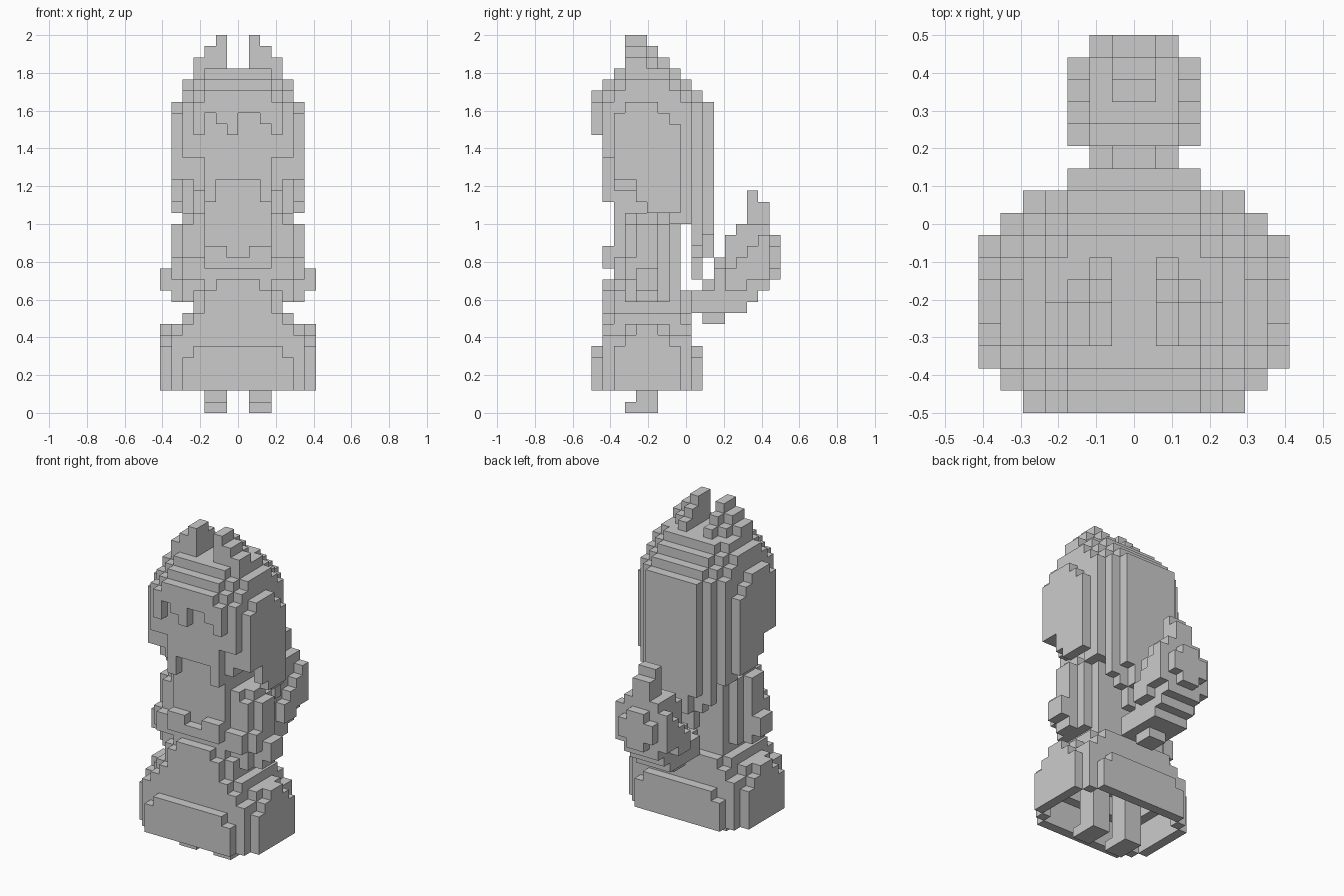
import bpy
import bmesh

# Remove the default object
default = bpy.data.objects.get("Cube")
if default:
    bpy.data.objects.remove(default, do_unlink=True)

UNIT = 1 / 17  # edge of one block

grey = bpy.data.materials.new("plain grey")
grey.use_nodes = True
grey.diffuse_color = (0.6, 0.6, 0.6, 1)
grey.node_tree.nodes["Principled BSDF"].inputs["Base Color"].default_value = grey.diffuse_color


def block(x, y, z):
    """Cells of one box, mirrored across the middle."""
    cells = set()
    for i in range(*x):
        for j in range(*y):
            for k in range(*z):
                cells.update({(i, j, k), (-1 - i, j, k)})
    return cells


def one_side(x, y, z):
    """Cells of one box without mirroring."""
    return {(i, j, k) for i in range(*x) for j in range(*y) for k in range(*z)}


def build(name, *boxes, carve=()):
    """Join boxes into one blocky mesh made of its exposed faces."""
    cells = set().union(*boxes).difference(*carve)
    mesh = bpy.data.meshes.new(name)
    bm = bmesh.new()
    corners = {}

    def vert(p):
        if p not in corners:
            corners[p] = bm.verts.new((p[0] * UNIT, (p[1] - 8.5) * UNIT, p[2] * UNIT))
        return corners[p]

    for cell in sorted(cells):
        for axis in range(3):
            u, v = (axis + 1) % 3, (axis + 2) % 3
            for side in (0, 1):
                neighbour = list(cell)
                neighbour[axis] += 2 * side - 1
                if tuple(neighbour) in cells:
                    continue
                ring = []
                for du, dv in ((0, 0), (1, 0), (1, 1), (0, 1)):
                    p = list(cell)
                    p[axis] += side
                    p[u] += du
                    p[v] += dv
                    ring.append(vert(tuple(p)))
                bm.faces.new(ring if side else ring[::-1])
    bm.to_mesh(mesh)
    bm.free()
    mesh.materials.append(grey)
    obj = bpy.data.objects.new(name, mesh)
    bpy.context.scene.collection.objects.link(obj)


# Legs and feet
build("legs",
      block((1, 3), (3, 6), (0, 1)),
      block((1, 3), (4, 6), (1, 8)))

# Bell skirt, hollow underneath
build("skirt",
      block((0, 5), (0, 10), (2, 5)),
      block((0, 4), (0, 10), (5, 6)),
      block((0, 6), (1, 9), (2, 7)),
      block((0, 7), (2, 8), (2, 6)),
      block((0, 7), (3, 7), (6, 7)),
      block((0, 7), (4, 6), (7, 8)),
      block((0, 5), (1, 9), (7, 8)),
      block((0, 6), (3, 7), (7, 8)),
      block((0, 4), (1, 9), (8, 9)),
      block((0, 5), (2, 8), (8, 9)),
      block((0, 4), (2, 8), (9, 11)),
      block((0, 3), (1, 2), (9, 10)),
      carve=(block((0, 5), (1, 9), (2, 5)),
             block((0, 6), (2, 8), (2, 5)),
             block((0, 5), (2, 8), (5, 7)),
             block((0, 4), (3, 7), (7, 8))))

# Torso with waist ribbons
build("torso",
      block((0, 3), (2, 8), (11, 20)),
      block((3, 4), (3, 8), (11, 18)),
      block((4, 5), (3, 7), (10, 17)))
build("ribbons",
      block((0, 2), (1, 2), (10, 12)),
      block((2, 3), (1, 2), (10, 11)))

# Arms, sleeves and hands
build("arms",
      block((4, 5), (4, 6), (17, 18)),
      block((5, 6), (4, 6), (10, 17)),
      block((6, 7), (4, 6), (11, 13)),
      block((3, 5), (2, 4), (12, 14)),
      block((5, 6), (3, 4), (12, 14)),
      block((0, 3), (1, 2), (13, 14)),
      block((1, 3), (1, 2), (14, 15)))

# Head with a crown stepping down to each side
build("head",
      block((0, 3), (1, 8), (21, 30)),
      block((0, 3), (2, 8), (20, 31)),
      block((3, 4), (1, 9), (23, 29)),
      block((3, 4), (2, 8), (20, 30)),
      block((3, 4), (3, 7), (30, 31)),
      block((4, 5), (1, 9), (23, 28)),
      block((4, 5), (2, 8), (21, 29)),
      block((4, 5), (3, 7), (29, 30)))

# Uneven fringe above the face
build("fringe",
      block((0, 3), (0, 1), (27, 29)),
      block((3, 4), (0, 1), (25, 28)),
      one_side((-2, 0), (0, 1), (26, 27)),
      one_side((-1, 0), (0, 1), (25, 26)),
      one_side((2, 3), (0, 1), (26, 27)))

# Hair at the sides of the face
build("side_hair",
      block((5, 6), (2, 8), (21, 26)),
      block((5, 6), (4, 8), (19, 21)),
      block((5, 6), (5, 8), (18, 19)),
      block((5, 6), (2, 7), (26, 27)),
      block((5, 6), (3, 6), (27, 28)),
      block((2, 3), (1, 5), (19, 21)))

# Long hair down the back, narrowing in layers
build("back_hair",
      block((0, 3), (8, 9), (17, 30)),
      block((3, 4), (8, 9), (17, 29)),
      block((4, 5), (7, 9), (17, 28)),
      block((0, 3), (9, 10), (14, 29)),
      block((3, 4), (9, 10), (15, 28)),
      block((0, 2), (9, 10), (12, 14)),
      block((0, 3), (10, 11), (16, 28)),
      block((0, 2), (10, 11), (14, 16)))

# Pointed ears, lower toward the outside and the back
build("ears",
      block((1, 2), (3, 5), (31, 34)),
      block((1, 2), (5, 6), (31, 33)),
      block((1, 2), (6, 7), (31, 32)),
      block((2, 3), (3, 5), (31, 33)),
      block((2, 3), (5, 6), (31, 32)),
      block((3, 4), (3, 5), (31, 32)))

# Upturned bushy tail
build("tail",
      block((0, 1), (8, 10), (9, 11)),
      block((0, 2), (9, 11), (9, 11)),
      block((0, 1), (10, 11), (8, 12)),
      block((0, 2), (11, 12), (9, 13)),
      block((0, 1), (11, 12), (8, 14)),
      block((0, 2), (12, 13), (9, 16)),
      block((0, 2), (13, 14), (9, 17)),
      block((0, 2), (14, 15), (10, 17)),
      block((0, 1), (14, 15), (17, 20)),
      block((0, 2), (15, 16), (11, 17)),
      block((0, 1), (15, 16), (17, 19)),
      block((0, 2), (16, 17), (13, 15)),
      block((0, 1), (16, 17), (12, 16)),
      block((2, 3), (12, 13), (11, 13)),
      block((2, 3), (13, 14), (11, 14)),
      block((2, 3), (14, 15), (12, 15)),
      block((2, 3), (15, 16), (12, 16)))
